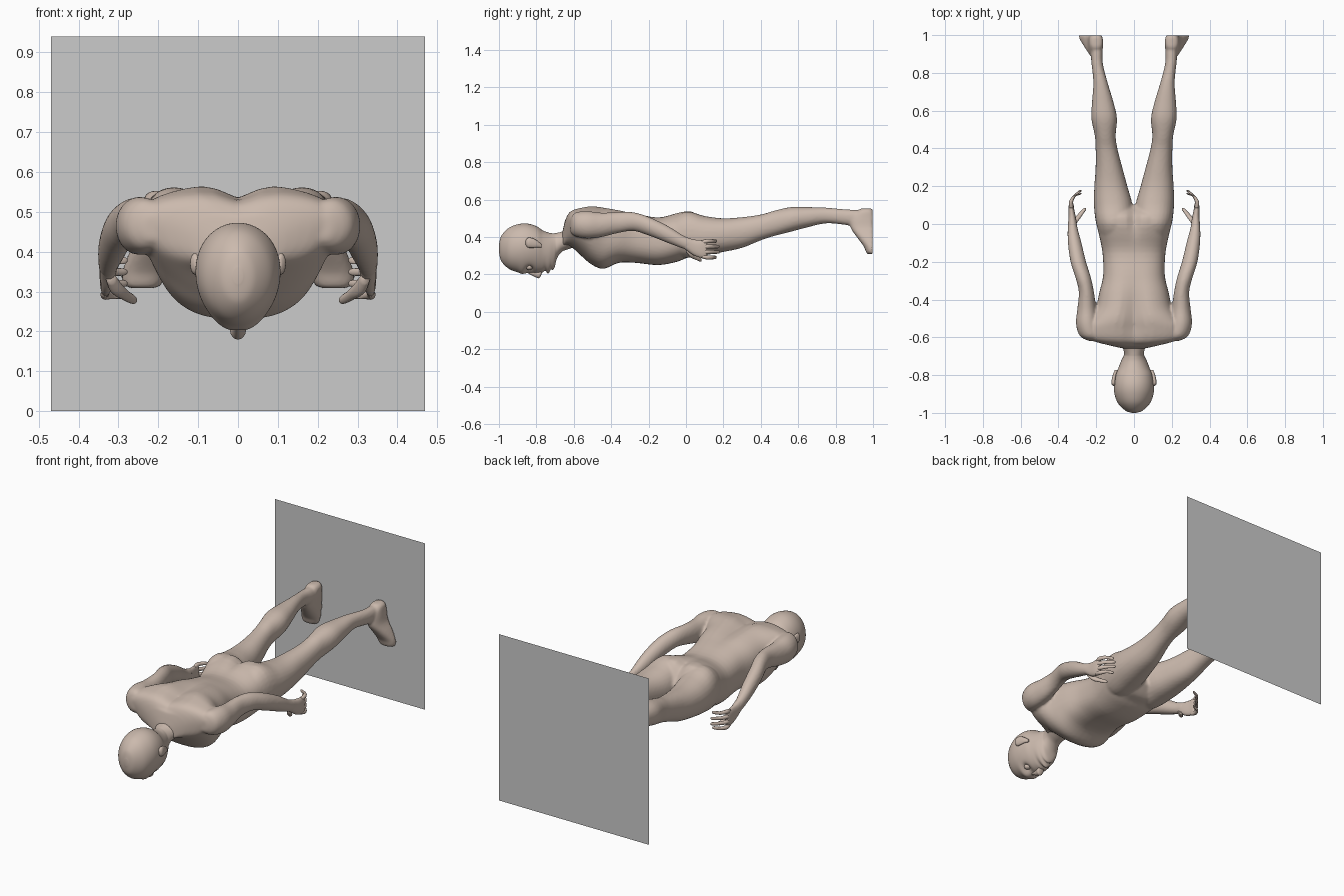
import bpy, bmesh, math
from mathutils import Vector

skin = bpy.data.materials.new("skin")
skin.diffuse_color = (0.60, 0.49, 0.42, 1)


def spline(rows, t):
    """Catmull-Rom interpolation of a list of equal-length rows."""
    i = min(int(t), len(rows) - 2)
    u = t - i
    p0, p1, p2, p3 = (rows[max(0, min(len(rows) - 1, i + k))] for k in (-1, 0, 1, 2))
    return [b + 0.5 * u * (c - a + u * (2*a - 5*b + 4*c - d + u * (3*(b - c) + d - a)))
            for a, b, c, d in zip(p0, p1, p2, p3)]


def loft(bm, rows, axis="y", side=1, power=1.0, warp=None, steps=4, seg=28):
    """Closed tube through rows of (station, centre_a, centre_b, radius_a, radius_b[, taper])."""
    rings = []
    n = (len(rows) - 1) * steps
    for k in range(n + 1):
        r = spline(rows, k / steps)
        s, a, b, ra, rb = r[:5]
        taper = r[5] if len(r) > 5 else 0
        ring = []
        for j in range(seg):
            ang = 2 * math.pi * j / seg
            c, q = math.cos(ang), math.sin(ang)
            c = math.copysign(abs(c) ** power, c)
            q = math.copysign(abs(q) ** power, q)
            x, o = a + max(ra, .002) * c * (1 + taper * q), b + max(rb, .002) * q
            p = Vector((x, s, o)) if axis == "y" else Vector((x, o, s))
            if warp:
                p = warp(p)
            p.x *= side
            ring.append(bm.verts.new(p))
        rings.append(ring)
    for r0, r1 in zip(rings, rings[1:]):
        for j in range(seg):
            bm.faces.new((r0[j], r0[(j+1) % seg], r1[(j+1) % seg], r1[j]))
    bm.faces.new(rings[0])
    bm.faces.new(rings[-1])


def span(y, rx, lo, hi, taper=0):
    return (y, 0, (lo + hi) / 2, rx, (hi - lo) / 2, taper)


def limb(y, x0, x1, lo, hi):
    return (y, (x0 + x1) / 2, (lo + hi) / 2, (x1 - x0) / 2, (hi - lo) / 2)


def finish(bm, name):
    bmesh.ops.recalc_face_normals(bm, faces=bm.faces)
    me = bpy.data.meshes.new(name)
    bm.to_mesh(me)
    bm.free()
    ob = bpy.data.objects.new(name, me)
    bpy.context.collection.objects.link(ob)
    me.materials.append(skin)
    for p in me.polygons:
        p.use_smooth = True
    return ob


def bump(p, x, y, sx, sy):
    return math.exp(-((abs(p.x) - x) / sx) ** 2 - ((p.y - y) / sy) ** 2)


# torso, with a groove along the spine
def spine(p):
    if p.z > 0.42 and p.y > -0.64:
        p.z -= 0.035 * bump(p, 0, -0.5, .05, .16) + 0.03 * bump(p, 0, 0.05, .03, .1)
    return p


body = bmesh.new()
loft(body, [span(-.66, .05, .34, .43), span(-.64, .14, .355, .51, .1), span(-.61, .225, .345, .545, .2),
            span(-.55, .24, .29, .562, .25), span(-.5, .225, .25, .57, .15), span(-.44, .2, .23, .565, .05),
            span(-.36, .183, .262, .55), span(-.27, .163, .262, .528), span(-.15, .167, .25, .505),
            span(-.05, .187, .267, .53), span(.0, .197, .287, .54), span(.05, .19, .302, .53),
            span(.1, .11, .35, .46)], power=.78, warp=spine, seg=48)

for side in (1, -1):
    # legs
    loft(body, [limb(-.1, .03, .17, .31, .48), limb(0, .005, .2, .29, .535), limb(.1, .008, .212, .302, .512),
                limb(.2, .035, .21, .32, .5), limb(.3, .062, .203, .342, .506), limb(.4, .088, .203, .382, .52),
                limb(.47, .097, .208, .405, .54), limb(.56, .09, .226, .428, .56), limb(.65, .11, .222, .452, .56),
                limb(.75, .14, .215, .473, .557), limb(.85, .165, .225, .465, .548),
                limb(.92, .165, .23, .455, .545), limb(.96, .17, .225, .47, .54)], side=side, power=.92)

    # feet, soles pressed flat against the wall
    def sole(p):
        p.y = min(p.y, 0.998)
        return p
    loft(body, [(.553, .2, .965, .015, .03), (.54, .2, .963, .034, .045), (.5, .202, .955, .038, .075),
                (.45, .208, .96, .04, .08), (.40, .222, .985, .05, .072), (.35, .235, 1.0, .056, .05),
                (.32, .24, 1.0, .05, .038), (.308, .24, 1.0, .035, .03)],
         axis="z", side=side, power=.85, warp=sole)
    # arms
    loft(body, [(-.62, .215, .46, .02, .03), (-.595, .23, .467, .055, .062), (-.53, .247, .465, .06, .073),
                (-.45, .25, .465, .05, .065), (-.36, .252, .478, .04, .056), (-.28, .27, .482, .041, .05),
                (-.2, .295, .458, .041, .05), (-.1, .314, .415, .036, .046), (-.02, .325, .375, .026, .036),
                (.03, .326, .355, .021, .034)], side=side)

ob = finish(body, "body")
rm = ob.modifiers.new("merge", "REMESH")
rm.mode = "VOXEL"
rm.voxel_size = 0.0075
rm.use_smooth_shade = True
sm = ob.modifiers.new("soften", "SMOOTH")
sm.factor = 0.5
sm.iterations = 4

# hands: palm, four curled fingers and a thumb
for side, label in ((1, "right"), (-1, "left")):
    hand = bmesh.new()
    loft(hand, [(-.03, .325, .378, .02, .03), (.0, .326, .365, .022, .034), (.04, .328, .345, .019, .042),
                (.08, .332, .336, .015, .047), (.105, .332, .335, .012, .046), (.113, .331, .335, .007, .038)],
         side=side, power=.85)
    for i, tip in enumerate((.163, .18, .178, .165)):
        z = .297 + .025 * i
        d = (i - 1.5) * .004
        loft(hand, [(.085, .332, z, .009, .011), (.115, .334, z + d, .011, .0115), (.145, .318, z + d, .009, .01),
                    (tip - .006, .288, z + d, .008, .009), (tip, .282, z + d, .004, .005)],
             side=side, seg=12)
    loft(hand, [(.0, .32, .335, .012, .015), (.025, .305, .308, .017, .017), (.05, .285, .292, .014, .013),
                (.075, .265, .28, .011, .011), (.084, .26, .277, .005, .006)], side=side, seg=12)
    finish(hand, label + "_hand")


# head and neck, with face shaped by bumps on the underside
def face(p):
    if p.z < .29:
        p.z += .024 * bump(p, .042, -.838, .022, .02)
        p.z -= .008 * bump(p, .03, -.875, .04, .018)
        p.z += .010 * bump(p, 0, -.752, .05, .01)
        p.z -= .009 * bump(p, 0, -.738, .022, .012)
        p.z += .010 * bump(p, 0, -.722, .04, .006)
    return p


head = bmesh.new()
loft(head, [span(-1.0, .012, .32, .36), span(-.988, .045, .272, .405), span(-.95, .084, .232, .447),
            span(-.9, .103, .212, .468, .05), span(-.85, .106, .207, .472, .08), span(-.8, .097, .207, .458, .12),
            span(-.765, .083, .21, .435, .12), span(-.73, .07, .215, .422, .1), span(-.705, .058, .232, .42, .1),
            span(-.69, .053, .285, .422), span(-.665, .056, .32, .428), span(-.63, .07, .335, .44),
            span(-.6, .085, .345, .45)], warp=face, steps=8, seg=64)
# nose
loft(head, [(-.86, 0, .222, .008, .008), (-.83, 0, .212, .011, .014), (-.8, 0, .203, .015, .02),
            (-.785, 0, .202, .02, .022), (-.775, 0, .21, .018, .015), (-.77, 0, .215, .008, .006)], seg=16)
for side in (1, -1):
    # eyeballs
    loft(head, [(-.855, .042, .238, .004, .004), (-.85, .042, .238, .013, .011), (-.838, .042, .238, .018, .015),
                (-.826, .042, .238, .013, .011), (-.821, .042, .238, .004, .004)], side=side, seg=16)
    # ears
    loft(head, [(-.857, .104, .37, .006, .012), (-.845, .108, .37, .012, .026), (-.82, .107, .368, .01, .026),
                (-.795, .102, .362, .009, .018), (-.772, .093, .352, .008, .009)], side=side, seg=16)
finish(head, "head")

# wall behind the feet
bpy.ops.mesh.primitive_plane_add(size=0.94, location=(0, 1, 0.47), rotation=(math.pi / 2, 0, 0))
bpy.context.object.name = "wall"
